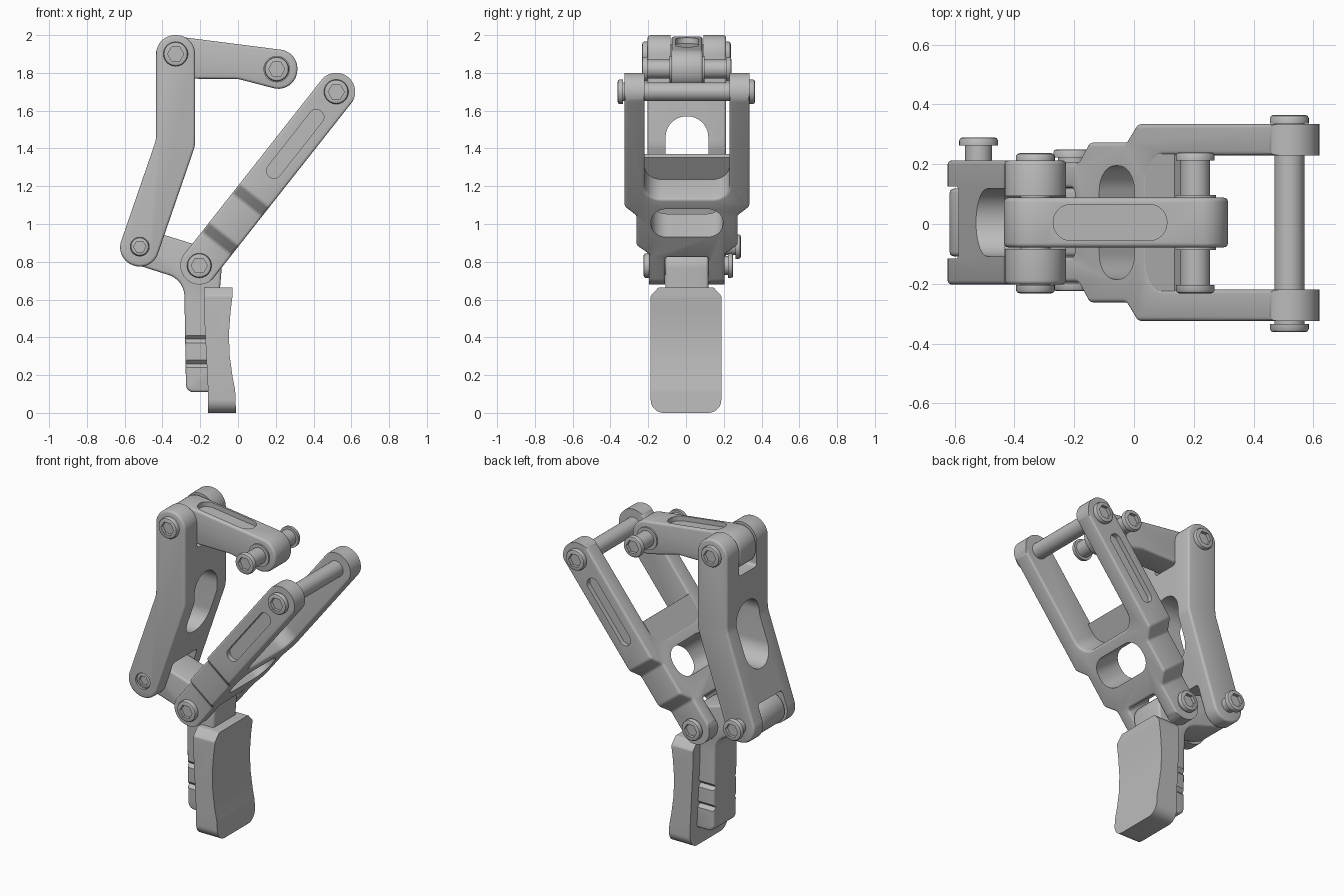
import bpy, bmesh, math
from mathutils import Vector

cube = bpy.data.objects.get("Cube")
if cube:
    bpy.data.objects.remove(cube)

grey = bpy.data.materials.new("satin_grey")
grey.use_nodes = True
COLOUR = (0.5, 0.5, 0.5, 1)
grey.diffuse_color = COLOUR
grey.node_tree.nodes["Principled BSDF"].inputs["Base Color"].default_value = COLOUR

MID = 0.005                                  # centre plane of the linkage in y
PIVOT, TIP = Vector((-0.205, 0, 0.78)), Vector((0.52, 0, 1.70))
T = (TIP - PIVOT).normalized()               # along the fork
N = Vector((-T.z, 0, T.x))                   # through the fork
LENGTH = (TIP - PIVOT).length

# Placing rules: outline (u, v) extruded along w
def side(u, v, w): return Vector((u, w + MID, v))
def end(u, v, w): return Vector((w, u, v))
def fork_plan(u, v, w): return PIVOT + T * u + N * w + Vector((0, v + MID, 0))
def fork_side(u, v, w): return PIVOT + T * u + N * v + Vector((0, w + MID, 0))
def arm_top(u, v, w): return Vector((u, v + MID, 1.951 - 0.128 * u + w))


def rounded(corners):
    """Outline from (u, v, radius) corners, each filleted."""
    out = []
    for i, (u, v, r) in enumerate(corners):
        p = Vector((u, v))
        a = (Vector(corners[i - 1][:2]) - p).normalized()
        b = (Vector(corners[(i + 1) % len(corners)][:2]) - p).normalized()
        if r == 0:
            out.append(p)
            continue
        half = a.angle(b) / 2
        c = p + (a + b).normalized() * r / math.sin(half)
        s, e = p + a * r / math.tan(half) - c, p + b * r / math.tan(half) - c
        start = math.atan2(s.y, s.x)
        turn = (math.atan2(e.y, e.x) - start + math.pi) % math.tau - math.pi
        seg = math.ceil(abs(turn) / 0.15)
        angles = [start + turn * k / seg for k in range(seg + 1)]
        out += [c + r * Vector((math.cos(g), math.sin(g))) for g in angles]
    # drop points that nearly coincide where two fillets meet
    return [p for i, p in enumerate(out) if (p - out[i - 1]).length > 0.0025]


def slot(u0, u1, v0, v1, r):
    return rounded([(u0, v0, r), (u1, v0, r), (u1, v1, r), (u0, v1, r)])


def finish(name, bm):
    bmesh.ops.recalc_face_normals(bm, faces=bm.faces)
    mesh = bpy.data.meshes.new(name)
    bm.to_mesh(mesh)
    bm.free()
    mesh.materials.append(grey)
    ob = bpy.data.objects.new(name, mesh)
    bpy.context.collection.objects.link(ob)
    return ob


def loft(name, rings):
    """Skin a list of equal rings and cap both ends."""
    bm = bmesh.new()
    loops = [[bm.verts.new(p) for p in ring] for ring in rings]
    n = len(loops[0])
    for lo, hi in zip(loops, loops[1:]):
        for i in range(n):
            bm.faces.new((lo[i], lo[(i + 1) % n], hi[(i + 1) % n], hi[i]))
    bm.faces.new(loops[0])
    bm.faces.new(loops[-1])
    return finish(name, bm)


def prism(name, outline, lo, hi, place=side):
    return loft(name, [[place(p[0], p[1], w) for p in outline] for w in (lo, hi)])


def bake(ob):
    """Apply the modifiers and weld stray points."""
    deps = bpy.context.evaluated_depsgraph_get()
    ob.data = bpy.data.meshes.new_from_object(ob.evaluated_get(deps))
    ob.modifiers.clear()
    bm = bmesh.new()
    bm.from_mesh(ob.data)
    bmesh.ops.remove_doubles(bm, verts=bm.verts, dist=1e-5)
    bm.to_mesh(ob.data)
    bm.free()


def bevel(ob, width=0.014):
    m = ob.modifiers.new("edge", 'BEVEL')
    m.width, m.segments, m.limit_method, m.angle_limit = width, 3, 'ANGLE', 0.6
    bake(ob)
    return ob


def boolean(ob, *cutters, op='DIFFERENCE'):
    for c in cutters:
        m = ob.modifiers.new("cut", 'BOOLEAN')
        m.operation, m.object, m.solver, m.use_self = op, c, 'EXACT', True
        bake(ob)
        bpy.data.objects.remove(c)


def ring(x, z, y, r, sides=0):
    """Circle round a pin axis; with sides=6 the same points lie on a hexagon."""
    pts = []
    for k in range(36):
        a = math.tau * k / 36
        f = math.cos(math.pi / 6) / math.cos(a % (math.pi / 3) - math.pi / 6) if sides else 1
        pts.append(Vector((x + r * f * math.cos(a), y, z + r * f * math.sin(a))))
    return pts


def pin(name, x, z, y0, y1, r=0.05, heads=((-1, 0.065), (1, 0.065))):
    """Round shaft with domed socket heads ending at y0 and y1."""
    loft(name + "_shaft", [ring(x, z, y, r) for y in (y0 + 0.022, y1 - 0.022)])
    for s, hr in heads:
        y = y1 if s > 0 else y0
        loft(name + "_head", [ring(x, z, y - s * 0.028, hr), ring(x, z, y - s * 0.01, hr),
                              ring(x, z, y - s * 0.003, hr - 0.004), ring(x, z, y, hr - 0.012),
                              ring(x, z, y, hr * 0.66, 6), ring(x, z, y - s * 0.02, hr * 0.66, 6)])


# Rear link: bent bar, slotted at both ends, with a long window
rear = bevel(prism("rear_link", rounded([
    (-0.457, 0.747, 0.1), (-0.227, 1.414, 0.15), (-0.227, 2, 0.1),
    (-0.433, 2, 0.1), (-0.433, 1.447, 0.15), (-0.651, 0.815, 0.1)]), -0.208, 0.208))
boolean(rear,
        prism("top_slot", slot(-0.083, 0.093, 1.75, 2.2, 0.02), -0.6, 0, end),
        prism("low_slot", slot(-0.115, 0.125, 0.6, 1.0, 0.02), -0.8, -0.2, end),
        prism("window", slot(-0.108, 0.118, 1.17, 1.57, 0.11), -0.8, 0, end),
        loft("pin_seat", [ring(-0.52, 0.88, y, 0.05) for y in (-0.3, -0.18)]))

# Top arm with a shallow pocket on its upper face
arm = bevel(prism("top_arm", rounded([
    (-0.435, 2, 0.1), (-0.3, 1.99, 0.05), (0.325, 1.91, 0.1), (0.3, 1.69, 0.1),
    (0, 1.768, 0.1), (-0.435, 1.77, 0.08)]), -0.083, 0.083))
boolean(arm, prism("pocket", slot(-0.27, 0.11, -0.06, 0.06, 0.058), -0.03, 0.2, arm_top))

# Front fork: stepped plan, rounded ends, cross window, pockets in the prongs
half = [(-0.15, 0.2, 0), (0.15, 0.2, 0.03), (0.21, 0.268, 0.03), (0.41, 0.268, 0.03),
        (0.47, 0.33, 0.03), (1.4, 0.33, 0), (1.4, 0.225, 0), (0.525, 0.225, 0.09)]
notch = [(0.13, -0.115, 0.02), (0.13, 0.115, 0.02), (-0.15, 0.115, 0)]
plan = half + [(u, -v, r) for u, v, r in reversed(half)] + [(-0.15, -0.115, 0)] + notch
fork = bevel(prism("front_fork", rounded(plan), -0.1, 0.1, fork_plan))
boolean(fork, prism("ends", slot(-0.1, LENGTH + 0.1, -0.1005, 0.1005, 0.1), -0.5, 0.5, fork_side),
        op='INTERSECT')
boolean(fork, prism("window", slot(0.27, 0.46, -0.19, 0.19, 0.085), -0.3, 0.3, fork_plan),
        *[prism("pocket", slot(0.6, 1.04, -0.04, 0.04, 0.038), s * 0.3, s * 0.5, fork_side)
          for s in (-1, 1)])
prism("fork_web", slot(0.5, 0.674, -0.23, 0.23, 0), 0.07, 0.0985, fork_plan)

# Lower link: short arm turning into a ribbed stem
lower = bevel(prism("lower_link", rounded([
    (-0.583, 1.002, 0.094), (-0.08, 0.845, 0.1), (-0.1, 0.6, 0), (-0.11, 0.11, 0),
    (-0.275, 0.11, 0.04), (-0.285, 0.704, 0.12), (-0.641, 0.817, 0.094)]), -0.113, 0.113))
def groove(z, s):
    y = MID + s * 0.113
    return prism("groove", [(y, z - 0.02), (y - s * 0.02, z), (y, z + 0.02),
                            (y + s * 0.05, z + 0.02), (y + s * 0.05, z - 0.02)], -0.4, 0, end)
boolean(lower, *[groove(z, s) for z in (0.26, 0.39) for s in (-1, 1)])

# Finger pad: concave front, rounded lower and chamfered upper corners
pad = bevel(prism("finger_pad", rounded([
    (-0.187, 0, 0.07), (0.187, 0, 0.07), (0.187, 0.62, 0.02), (0.145, 0.665, 0.02),
    (-0.145, 0.665, 0.02), (-0.187, 0.62, 0.02)]), -0.3, 0.2, end), 0.01)
boolean(pad, bevel(prism("pad_profile", rounded([
    (-0.18, 0.67, 0), (-0.03, 0.67, 0), (-0.03, 0.61, 0.1), (-0.062, 0.36, 1.1),
    (-0.015, 0.12, 0.15), (-0.01, -0.01, 0), (-0.16, -0.01, 0), (-0.16, 0.15, 0.3),
    (-0.178, 0.5, 0.3)]), -0.4, 0.4), 0.005), op='INTERSECT')

# Pivot pins
pin("top_pin", -0.33, 1.9, -0.232, 0.237)
pin("arm_pin", 0.205, 1.82, -0.232, 0.24)
for s in (-1, 1):
    loft("arm_pin_collar", [ring(0.205, 1.82, MID + s * d, 0.07) for d in (0.07, 0.092)])
pin("fork_tip_pin", TIP.x, TIP.z, -0.362, 0.365)
pin("fork_base_pin", PIVOT.x, PIVOT.z, -0.225, 0.25)
pin("rear_pin", -0.52, 0.88, -0.197, 0.29, 0.045, ((-1, 0.0495), (1, 0.065)))

# Smooth rounded surfaces, keep crisp edges
bpy.ops.object.select_all(action='DESELECT')
for ob in bpy.context.collection.objects:
    if ob.type == 'MESH' and grey.name in ob.data.materials:
        ob.select_set(True)
        bpy.context.view_layer.objects.active = ob
bpy.ops.object.shade_smooth_by_angle(angle=math.radians(32))
